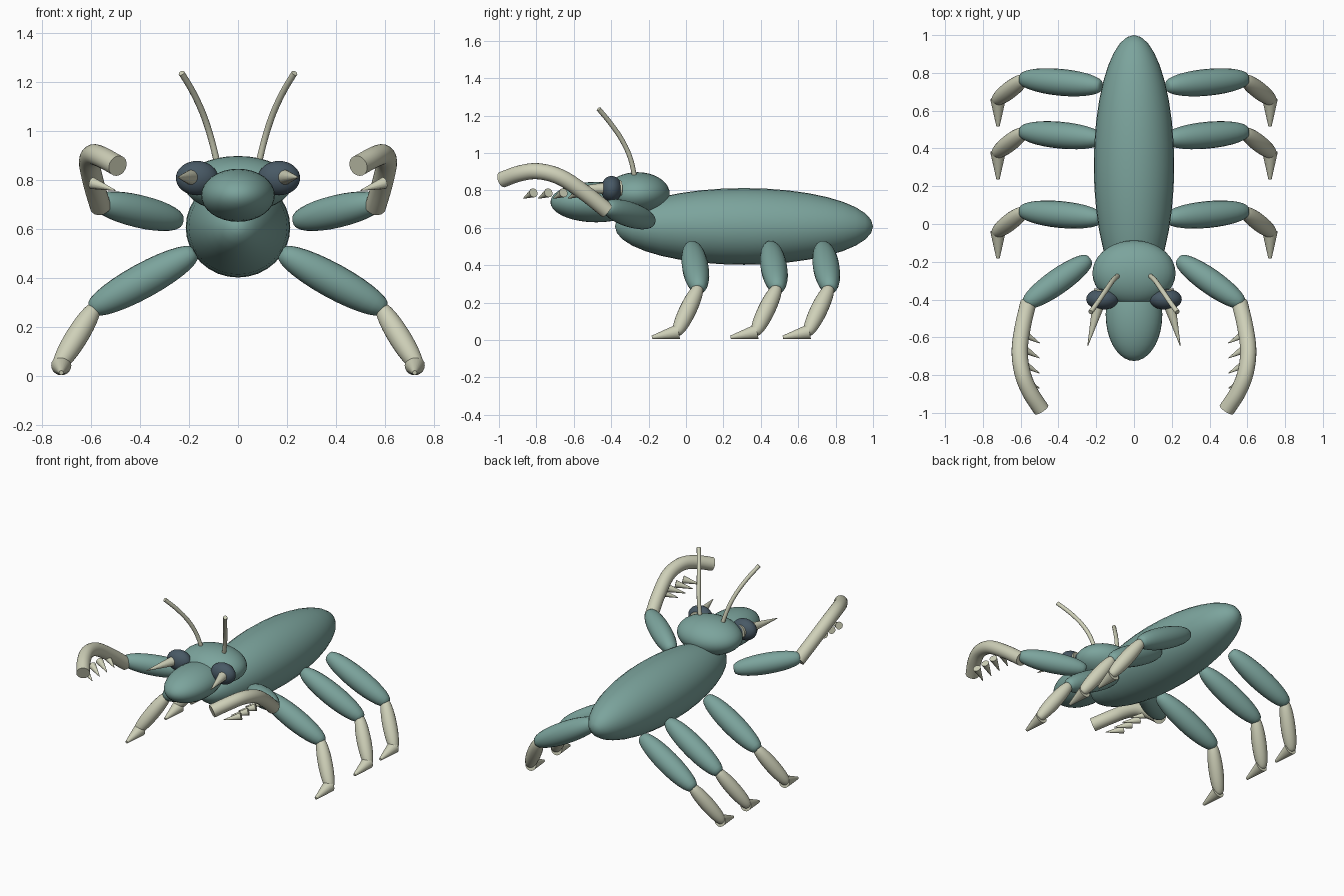
import bpy, bmesh, math
from mathutils import Vector, Matrix

if "Cube" in bpy.data.objects:
    bpy.data.objects.remove(bpy.data.objects["Cube"])


def material(name, rgb):
    m = bpy.data.materials.new(name)
    m.diffuse_color = (*rgb, 1)
    m.use_nodes = True
    m.node_tree.nodes["Principled BSDF"].inputs["Base Color"].default_value = m.diffuse_color
    return m


TEAL = material("teal_shell", (0.20, 0.37, 0.335))
CREAM = material("cream_horn", (0.62, 0.63, 0.48))
SLATE = material("slate_eye", (0.065, 0.10, 0.13))


def finish(bm, name, mat):
    bmesh.ops.recalc_face_normals(bm, faces=bm.faces)
    me = bpy.data.meshes.new(name)
    bm.to_mesh(me)
    bm.free()
    me.materials.append(mat)
    ob = bpy.data.objects.new(name, me)
    bpy.context.collection.objects.link(ob)
    bpy.ops.object.select_all(action='DESELECT')
    bpy.context.view_layer.objects.active = ob
    ob.select_set(True)
    bpy.ops.object.shade_smooth_by_angle(angle=math.radians(40))
    return ob


def ellipsoid(name, centre, radii, mat):
    """Sphere scaled to radii, poles along y."""
    bm = bmesh.new()
    bmesh.ops.create_uvsphere(bm, u_segments=32, v_segments=18, radius=1)
    bmesh.ops.rotate(bm, verts=bm.verts, matrix=Matrix.Rotation(math.pi / 2, 3, 'X'))
    bmesh.ops.scale(bm, verts=bm.verts, vec=radii)
    bmesh.ops.translate(bm, verts=bm.verts, vec=centre)
    return finish(bm, name, mat)


def tube(name, points, radii, mat, sides=20):
    """Capped round tube through points with a radius at each."""
    pts = [Vector(p) for p in points]
    bm = bmesh.new()
    rings = []
    for i, p in enumerate(pts):
        d = (pts[min(i + 1, len(pts) - 1)] - pts[max(i - 1, 0)]).normalized()
        ref = Vector((1, 0, 0)) if abs(d.x) < 0.8 else Vector((0, 0, 1))
        if rings:
            ref = u
        u = (ref - d * ref.dot(d)).normalized()
        v = d.cross(u)
        rings.append([bm.verts.new(p + radii[i] * (u * math.cos(a) + v * math.sin(a)))
                      for a in (2 * math.pi * k / sides for k in range(sides))])
    for a, b in zip(rings, rings[1:]):
        for k in range(sides):
            bm.faces.new((a[k], a[(k + 1) % sides], b[(k + 1) % sides], b[k]))
    bm.faces.new(rings[0])
    bm.faces.new(rings[-1])
    return finish(bm, name, mat)


def spindle(name, start, end, r_end, r_mid, mat, n=14):
    """Limb segment, fat in the middle and blunt at the ends."""
    a, b = Vector(start), Vector(end)
    ts = [0.5 - 0.5 * math.cos(math.pi * i / n) for i in range(n + 1)]
    rad = [r_end + (r_mid - r_end) * math.sqrt(max(0, 1 - (2 * t - 1) ** 2)) for t in ts]
    return tube(name, [a.lerp(b, t) for t in ts], rad, mat)


def smooth_path(points, steps=5):
    """Catmull-Rom samples through the given points."""
    p = [Vector(q) for q in points]
    p = [2 * p[0] - p[1]] + p + [2 * p[-1] - p[-2]]
    out = []
    for i in range(1, len(p) - 2):
        for k in range(steps):
            t = k / steps
            out.append(0.5 * (2 * p[i] + (p[i + 1] - p[i - 1]) * t
                       + (2 * p[i - 1] - 5 * p[i] + 4 * p[i + 1] - p[i + 2]) * t * t
                       + (3 * p[i] - p[i - 1] - 3 * p[i + 1] + p[i + 2]) * t ** 3))
    return out + [p[-2]]


# Body, head and snout
ellipsoid("body", (0, 0.31, 0.607), (0.213, 0.69, 0.205), TEAL)
ellipsoid("head", (0, -0.26, 0.782), (0.22, 0.173, 0.115), TEAL)
ellipsoid("snout", (0, -0.48, 0.737), (0.15, 0.245, 0.108), TEAL)

for side, s in (("right", 1), ("left", -1)):
    def m(x, y, z):
        return (s * x, y, z)

    # Eyes and mandibles
    ellipsoid(f"eye_{side}", m(0.167, -0.398, 0.807), (0.086, 0.056, 0.07), SLATE)
    tube(f"mandible_{side}", [m(0.168, -0.35, 0.81), m(0.245, -0.645, 0.81)],
         [0.043, 0.002], CREAM)

    # Antennae
    path = smooth_path([m(0.08, -0.27, 0.85), m(0.11, -0.297, 0.97), m(0.143, -0.343, 1.07),
                        m(0.185, -0.405, 1.16), m(0.23, -0.467, 1.235)])
    tube(f"antenna_{side}", path, [0.013] * len(path), CREAM, 12)

    # Walking legs
    for n, y in enumerate((0.05, 0.47, 0.75), 1):
        spindle(f"thigh_{side}_{n}", m(0.175, y - 0.02, 0.505), m(0.60, y + 0.02, 0.272),
                0.02, 0.071, TEAL)
        spindle(f"shin_{side}_{n}", m(0.58, y + 0.02, 0.285), m(0.735, y - 0.10, 0.035),
                0.018, 0.046, CREAM)
        tube(f"foot_{side}_{n}", [m(0.72, y - 0.09, 0.044), m(0.72, y - 0.232, 0.014)],
             [0.041, 0.009], CREAM)

    # Raised grasping arms
    spindle(f"arm_{side}", m(0.235, -0.185, 0.632), m(0.575, -0.425, 0.712),
            0.02, 0.067, TEAL)
    path = smooth_path([m(0.56, -0.42, 0.69), m(0.588, -0.54, 0.785), m(0.605, -0.67, 0.87),
                        m(0.59, -0.79, 0.902), m(0.55, -0.89, 0.89), m(0.49, -0.983, 0.857)])
    tube(f"forearm_{side}", path, [0.043] * len(path), CREAM)

    # Spines under the forearm
    for n in range(4):
        y = -0.63 - 0.08 * n
        tube(f"spine_{side}_{n + 1}", [m(0.595, y + 0.055, 0.787), m(0.50, y, 0.757)],
             [0.025, 0.002], CREAM, 12)
